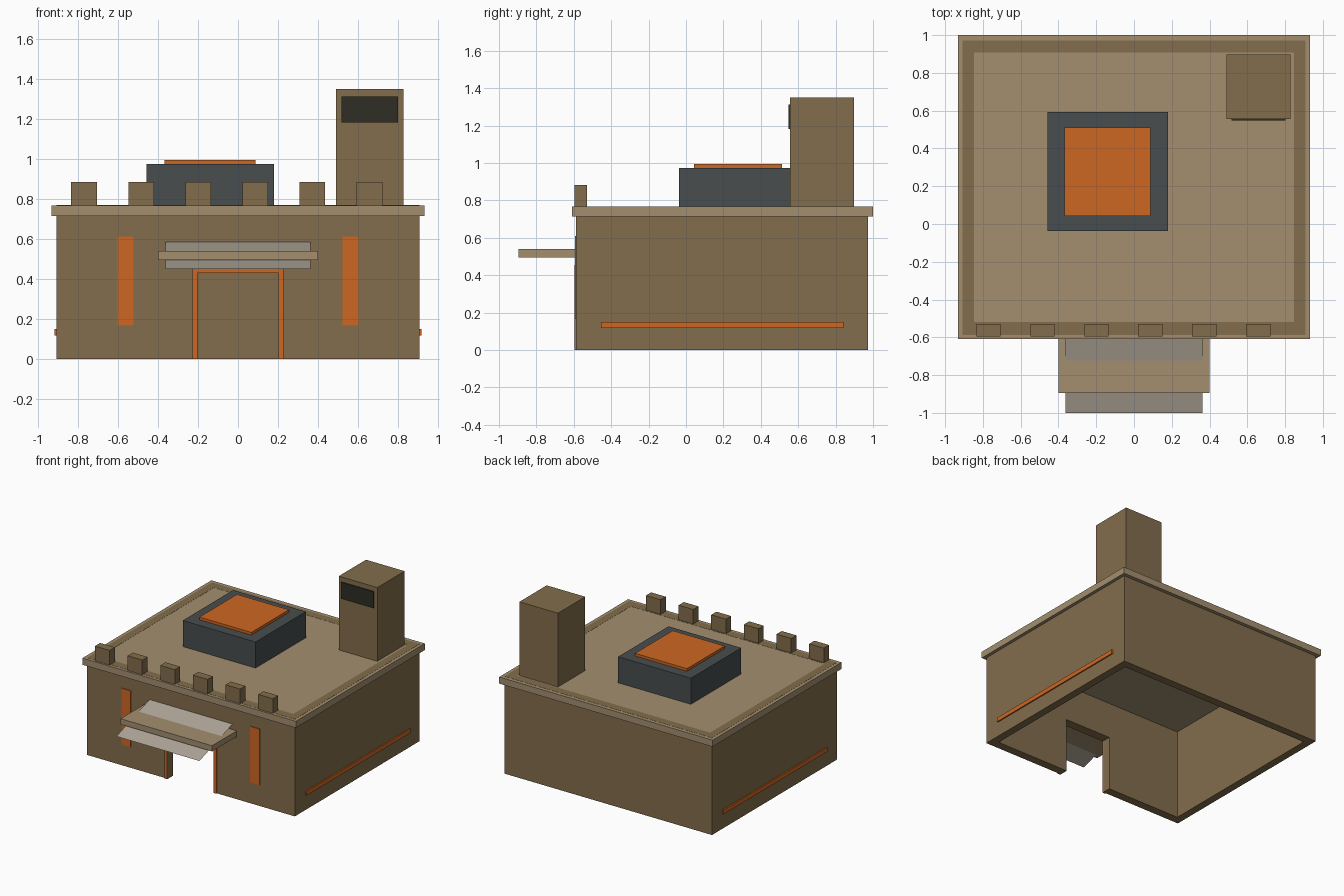
import bpy, math

if "Cube" in bpy.data.objects:
    bpy.data.objects.remove(bpy.data.objects["Cube"])


def mat(name, r, g, b):
    """Flat material from 0-255 display values, stored as linear."""
    m = bpy.data.materials.new(name)
    lin = [((c / 255 + 0.055) / 1.055) ** 2.4 for c in (r, g, b)]
    m.diffuse_color = (*lin, 1)
    m.use_nodes = True
    m.node_tree.nodes["Principled BSDF"].inputs["Base Color"].default_value = m.diffuse_color
    return m


WALL = mat("brown_clay", 130, 109, 76)
TRIM = mat("light_tan", 163, 143, 111)
ORANGE = mat("orange", 205, 103, 34)
SLATE = mat("dark_slate", 72, 77, 78)
GLASS = mat("dark_glass", 46, 46, 37)
CLOTH = mat("pale_cloth", 174, 165, 150)


def box(name, x, y, z, material):
    """Box from (min, max) ranges on each axis."""
    v = [(a, b, c) for a in x for b in y for c in z]
    f = [(0, 1, 3, 2), (4, 6, 7, 5), (0, 4, 5, 1),
         (2, 3, 7, 6), (0, 2, 6, 4), (1, 5, 7, 3)]
    me = bpy.data.meshes.new(name)
    me.from_pydata(v, [], f)
    me.materials.append(material)
    ob = bpy.data.objects.new(name, me)
    bpy.context.collection.objects.link(ob)
    return ob


def cut(ob, cutter):
    """Subtract the cutter from the object and discard it."""
    mod = ob.modifiers.new("cut", 'BOOLEAN')
    mod.operation = 'DIFFERENCE'
    mod.solver = 'EXACT'
    mod.object = cutter
    bpy.context.view_layer.objects.active = ob
    bpy.ops.object.modifier_apply(modifier=mod.name)
    bpy.data.objects.remove(cutter)


# Hollow walls, open below, with a doorway in the front
walls = box("walls", (-0.908, 0.908), (-0.587, 0.972), (0, 0.768), WALL)
cut(walls, box("room_cutter", (-0.847, 0.847), (-0.52, 0.908), (-1, 2), WALL))
cut(walls, box("door_cutter", (-0.202, 0.202), (-0.8, -0.4), (-1, 0.43), WALL))

# Overhanging roof slab
box("roof", (-0.933, 0.933), (-0.61, 1.0), (0.715, 0.767), TRIM)

# Row of blocks along the front roof edge
for i in range(6):
    cx = -0.77 + i * 0.2855
    box(f"roof_block_{i + 1}", (cx - 0.064, cx + 0.064), (-0.595, -0.53),
        (0.765, 0.883), WALL)

# Roof unit with glowing top
box("roof_unit", (-0.457, 0.179), (-0.037, 0.592), (0.765, 0.973), SLATE)
box("roof_unit_top", (-0.367, 0.087), (0.042, 0.512), (0.97, 0.994), ORANGE)

# Corner tower with a dark window
box("tower", (0.491, 0.828), (0.557, 0.897), (0.765, 1.35), WALL)
box("tower_window", (0.517, 0.801), (0.548, 0.558), (1.182, 1.312), GLASS)

# Door frame
box("door_frame_top", (-0.227, 0.227), (-0.595, -0.585), (0.43, 0.454), ORANGE)

for side, s in (("left", -1), ("right", 1)):
    def span(a, b):
        return tuple(sorted((s * a, s * b)))
    box(f"door_frame_{side}", span(0.202, 0.227), (-0.595, -0.585), (0, 0.43), ORANGE)
    # Upright panel on the front, long strip on the side
    box(f"front_panel_{side}", span(0.523, 0.603), (-0.594, -0.585), (0.167, 0.611), ORANGE)
    box(f"side_strip_{side}", span(0.9, 0.918), (-0.455, 0.842), (0.117, 0.15), ORANGE)

# Canopy board and the thin sloping sheet that passes through it
box("canopy", (-0.4, 0.4), (-0.895, -0.58), (0.495, 0.54), TRIM)
me = bpy.data.meshes.new("canopy_sheet")
me.from_pydata([(-0.363, -1.0, 0.45), (0.363, -1.0, 0.45),
                (0.363, -0.577, 0.587), (-0.363, -0.577, 0.587)], [], [(0, 1, 2, 3)])
me.materials.append(CLOTH)
bpy.context.collection.objects.link(bpy.data.objects.new("canopy_sheet", me))
